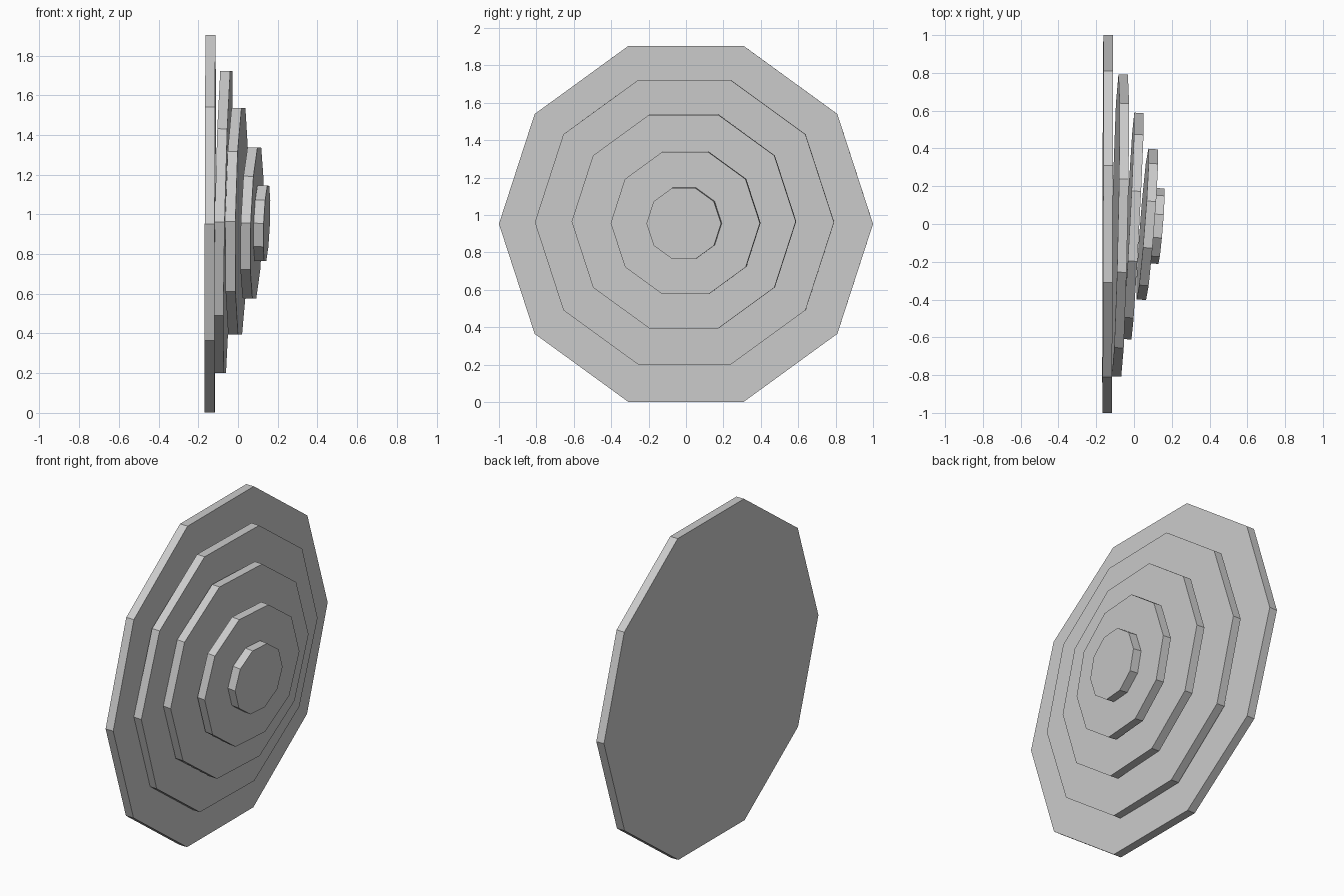
import bpy
from math import pi, atan

if "Cube" in bpy.data.objects:
    bpy.data.objects.remove(bpy.data.objects["Cube"], do_unlink=True)

grey = bpy.data.materials.new("plain_grey")
grey.use_nodes = True
colour = (0.6, 0.6, 0.6, 1)
grey.diffuse_color = colour
grey.node_tree.nodes["Principled BSDF"].inputs["Base Color"].default_value = colour

THICKNESS = 0.05


def disc(name, radius, centre, lean_y, lean_z):
    """Ten-sided plate facing +x; the leans are how far x grows along y and z."""
    bpy.ops.mesh.primitive_cylinder_add(
        vertices=10, radius=radius, depth=THICKNESS, location=centre,
        rotation=(0, pi / 2 + atan(lean_z), -atan(lean_y)))
    plate = bpy.context.object
    plate.name = name
    plate.data.materials.append(grey)


# Slightly wobbly stack, from the broad base plate to the small cap
disc("base_disc", 1.0, (-0.14, 0, 0.952), 0.0025, 0.002)
disc("second_disc", 0.8, (-0.075, -0.008, 0.961), 0.022, 0.021)
disc("third_disc", 0.6, (-0.006, -0.011, 0.965), 0.054, 0.015)
disc("fourth_disc", 0.4, (0.07, -0.002, 0.957), 0.078, 0.033)
disc("cap_disc", 0.2, (0.12, -0.01, 0.955), 0.08, 0.04)
